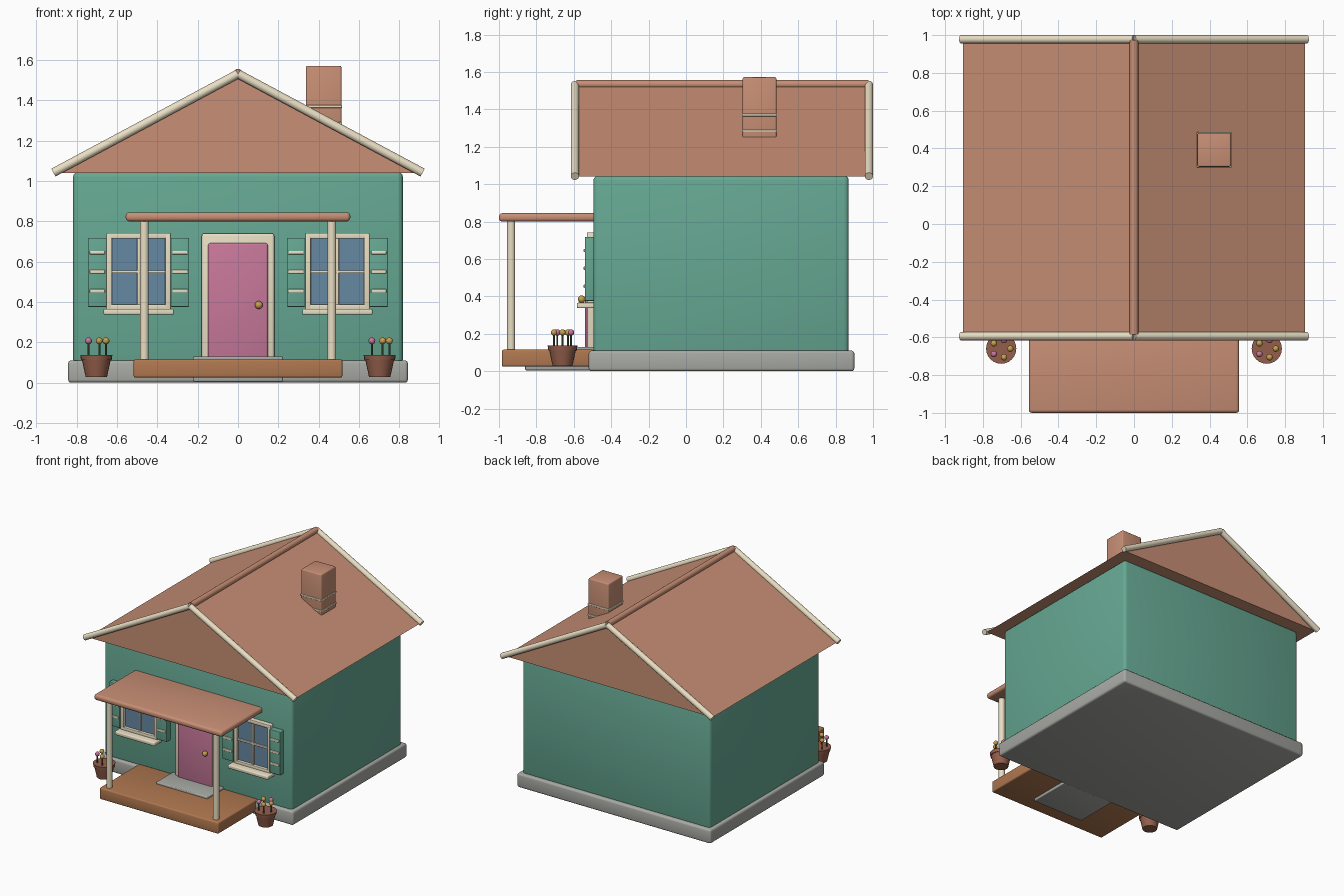
import bpy, bmesh, math
from mathutils import Vector

if "Cube" in bpy.data.objects:
    bpy.data.objects.remove(bpy.data.objects["Cube"])


def material(name, hexcode):
    m = bpy.data.materials.new(name)
    rgb = [int(hexcode[i:i + 2], 16) / 255 for i in (0, 2, 4)]
    m.diffuse_color = [((c + 0.055) / 1.055) ** 2.4 for c in rgb] + [1]
    m.use_nodes = True
    m.node_tree.nodes["Principled BSDF"].inputs["Base Color"].default_value = m.diffuse_color
    return m


TEAL = material("teal_paint", "66A893")
ROOF = material("terracotta", "C88F75")
CREAM = material("cream_trim", "EADFC4")
WOOD = material("deck_wood", "B07850")
PINK = material("pink_paint", "C8789A")
GLASS = material("window_glass", "6688A2")
GOLD = material("gold", "C8A04C")
CLAY = material("clay", "945F4C")
STEM = material("stem_green", "4C6040")
STONE = material("stone", "A8AAA4")


def finish(name, bm, mat):
    mesh = bpy.data.meshes.new(name)
    bmesh.ops.recalc_face_normals(bm, faces=bm.faces)
    bm.to_mesh(mesh)
    bm.free()
    mesh.materials.append(mat)
    ob = bpy.data.objects.new(name, mesh)
    bpy.context.collection.objects.link(ob)
    bpy.ops.object.select_all(action='DESELECT')
    ob.select_set(True)
    bpy.context.view_layer.objects.active = ob
    bpy.ops.object.shade_smooth_by_angle(angle=math.radians(35))
    return ob


def box(name, x, y, z, mat, bevel=0.0):
    """Box from (min, max) ranges with optional rounded edges."""
    bm = bmesh.new()
    bmesh.ops.create_cube(bm, size=1)
    for v in bm.verts:
        v.co = [r[0] + (c + 0.5) * (r[1] - r[0]) for r, c in zip((x, y, z), v.co)]
    if bevel:
        bmesh.ops.bevel(bm, geom=bm.edges[:], offset=bevel, segments=3,
                        profile=0.5, affect='EDGES')
    return finish(name, bm, mat)


def rod(name, a, b, r1, mat, r2=None, sides=24):
    """Cylinder or cone running from a to b."""
    a, b = Vector(a), Vector(b)
    bm = bmesh.new()
    bmesh.ops.create_cone(bm, cap_ends=True, segments=sides, radius1=r1,
                          radius2=r1 if r2 is None else r2, depth=(b - a).length)
    rot = (b - a).to_track_quat('Z', 'Y').to_matrix()
    bmesh.ops.rotate(bm, verts=bm.verts, matrix=rot)
    bmesh.ops.translate(bm, verts=bm.verts, vec=(a + b) / 2)
    return finish(name, bm, mat)


def ball(name, c, r, mat):
    bm = bmesh.new()
    bmesh.ops.create_uvsphere(bm, u_segments=16, v_segments=10, radius=r)
    bmesh.ops.translate(bm, verts=bm.verts, vec=c)
    return finish(name, bm, mat)


# House body
box("foundation", (-.843, .843), (-.52, .90), (0, .11), STONE, .015)
box("walls", (-.818, .818), (-.495, .87), (.09, 1.045), TEAL, .025)

# Gabled roof prism
bm = bmesh.new()
tri = [bm.verts.new(p) for p in ((-.905, -.578, 1.04), (.905, -.578, 1.04), (0, -.578, 1.53))]
face = bm.faces.new(tri)
ext = bmesh.ops.extrude_face_region(bm, geom=[face])
bmesh.ops.translate(bm, vec=(0, 1.542, 0),
                    verts=[g for g in ext['geom'] if isinstance(g, bmesh.types.BMVert)])
finish("gable_roof", bm, ROOF)
rod("ridge_cap", (0, -.585, 1.534), (0, .975, 1.534), .023, ROOF)

# Gable trim, front and back
for end, y in (("front", -.594), ("back", .978)):
    for side, s in (("left", -1), ("right", 1)):
        rod(f"{end}_{side}_gable_trim", (s * .916, y, 1.042), (0, y, 1.532), .022, CREAM)

# Chimney with two bands
box("chimney", (.337, .513), (.303, .483), (1.20, 1.572), ROOF, .008)
for i, z in enumerate((1.285, 1.37)):
    box(f"chimney_band_{i + 1}", (.333, .517), (.299, .487), (z - .007, z + .007), CREAM, .004)

# Porch
box("porch_deck", (-.518, .518), (-.985, -.49), (.025, .115), WOOD, .01)
box("porch_step", (-.223, .223), (-.86, -.49), (.005, .05), STONE, .006)
box("door_mat", (-.223, .223), (-.70, -.49), (.105, .13), STONE, .006)
box("porch_roof", (-.557, .557), (-1.0, -.45), (.80, .845), ROOF, .017)
for side, s in (("left", -1), ("right", 1)):
    rod(f"{side}_porch_post", (s * .465, -.935, .11), (s * .465, -.935, .81), .022, CREAM)

# Door
box("door_frame", (-.18, .18), (-.528, -.48), (.11, .74), CREAM, .012)
box("door", (-.148, .148), (-.54, -.50), (.12, .692), PINK, .01)
ball("door_knob", (.103, -.558, .385), .02, GOLD)

for side, s in (("left", -1), ("right", 1)):
    cx = s * .493

    # Window: four frame bars, glass, cross bars and sill
    box(f"{side}_window_glass", (cx - .14, cx + .14), (-.508, -.48), (.375, .72), GLASS)
    for e in (-1, 1):
        x = cx + e * .146
        box(f"{side}_window_jamb", (x - .014, x + .014), (-.53, -.48), (.36, .74), CREAM, .005)
    for z in (.374, .728):
        box(f"{side}_window_rail", (cx - .16, cx + .16), (-.53, -.48), (z - .014, z + .014), CREAM, .005)
    box(f"{side}_window_mullion", (cx - .007, cx + .007), (-.52, -.49), (.37, .73), CREAM, .003)
    box(f"{side}_window_crossbar", (cx - .14, cx + .14), (-.52, -.49), (.543, .557), CREAM, .003)
    box(f"{side}_window_sill", (cx - .174, cx + .174), (-.584, -.48), (.337, .366), CREAM, .007)

    # Shutters with slats
    for e in (-1, 1):
        x = cx + e * .205
        box(f"{side}_window_shutter", (x - .046, x + .046), (-.54, -.485), (.376, .718), TEAL, .005)
        for z in (.455, .55, .645):
            box(f"{side}_shutter_slat", (x - .038, x + .038), (-.547, -.53), (z - .009, z + .009), CREAM, .004)

    # Flower pot
    px, py = s * .703, -.66
    rod(f"{side}_pot", (px, py, .028), (px, py, .12), .053, CLAY, .073)
    rod(f"{side}_pot_rim", (px, py, .112), (px, py, .138), .076, CLAY, .08)
    for i in range(5):
        a = math.tau * i / 5
        fx, fy = px + .048 * math.cos(a), py + .048 * math.sin(a)
        rod(f"{side}_flower_stem", (fx, fy, .13), (fx, fy, .21), .005, STEM, sides=8)
        ball(f"{side}_flower_head", (fx, fy, .207), .017, PINK if i in (1, 3) else GOLD)
